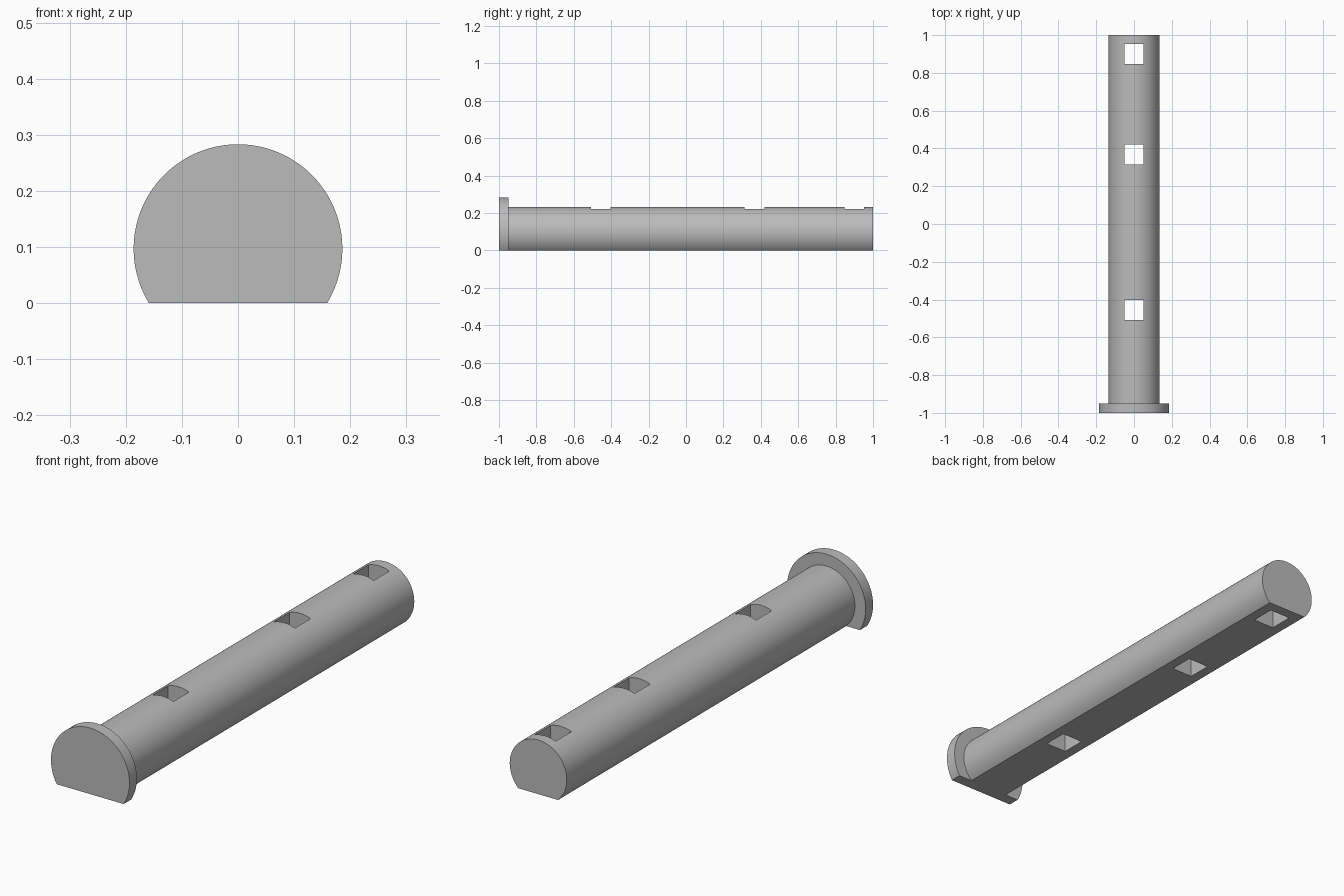
import bpy, bmesh, math
from mathutils import Matrix

cube = bpy.data.objects.get("Cube")
if cube:
    bpy.data.objects.remove(cube, do_unlink=True)

AXIS_Z = 0.097          # height of the pin axis above the flat underside

steel = bpy.data.materials.new("plain grey")
steel.use_nodes = True
grey = (0.5, 0.5, 0.5, 1)
steel.diffuse_color = grey
steel.node_tree.nodes["Principled BSDF"].inputs["Base Color"].default_value = grey


def make_object(name, bm):
    bmesh.ops.recalc_face_normals(bm, faces=bm.faces)
    mesh = bpy.data.meshes.new(name)
    bm.to_mesh(mesh)
    bm.free()
    mesh.materials.append(steel)
    obj = bpy.data.objects.new(name, mesh)
    bpy.context.collection.objects.link(obj)
    return obj


def select_only(obj):
    bpy.ops.object.select_all(action='DESELECT')
    obj.select_set(True)
    bpy.context.view_layer.objects.active = obj


def flat_bottom_cylinder(name, radius, y0, y1, steps=96):
    """Round bar along y with its underside cut flat at z = 0."""
    bm = bmesh.new()
    start = -math.asin(AXIS_Z / radius)
    sweep = math.pi - 2 * start
    ring = []
    for i in range(steps + 1):
        a = start + sweep * i / steps
        ring.append(bm.verts.new((radius * math.cos(a), y0, AXIS_Z + radius * math.sin(a))))
    face = bm.faces.new(ring)
    ext = bmesh.ops.extrude_face_region(bm, geom=[face])
    moved = [v for v in ext["geom"] if isinstance(v, bmesh.types.BMVert)]
    bmesh.ops.translate(bm, verts=moved, vec=(0, y1 - y0, 0))
    return make_object(name, bm)


# Head and shaft
head = flat_bottom_cylinder("pin_head", 0.186, -1.0, -0.95)
shaft = flat_bottom_cylinder("pin_shaft", 0.135, -0.95, 1.0)

# Square holes right through the shaft
bm = bmesh.new()
for y in (-0.456, 0.367, 0.9):
    bmesh.ops.create_cube(bm, size=1, matrix=Matrix.Translation((0, y, 0.1))
                          @ Matrix.Diagonal((0.1, 0.106, 0.6, 1)))
cutter = make_object("hole_cutter", bm)
cutter.hide_render = True

select_only(shaft)
cut = shaft.modifiers.new("square holes", 'BOOLEAN')
cut.operation = 'DIFFERENCE'
cut.solver = 'EXACT'
cut.object = cutter
bpy.ops.object.modifier_apply(modifier=cut.name)
bpy.data.objects.remove(cutter, do_unlink=True)

# Smooth round sides with crisp edges
for part in (head, shaft):
    select_only(part)
    bpy.ops.object.shade_smooth_by_angle(angle=math.radians(30))
